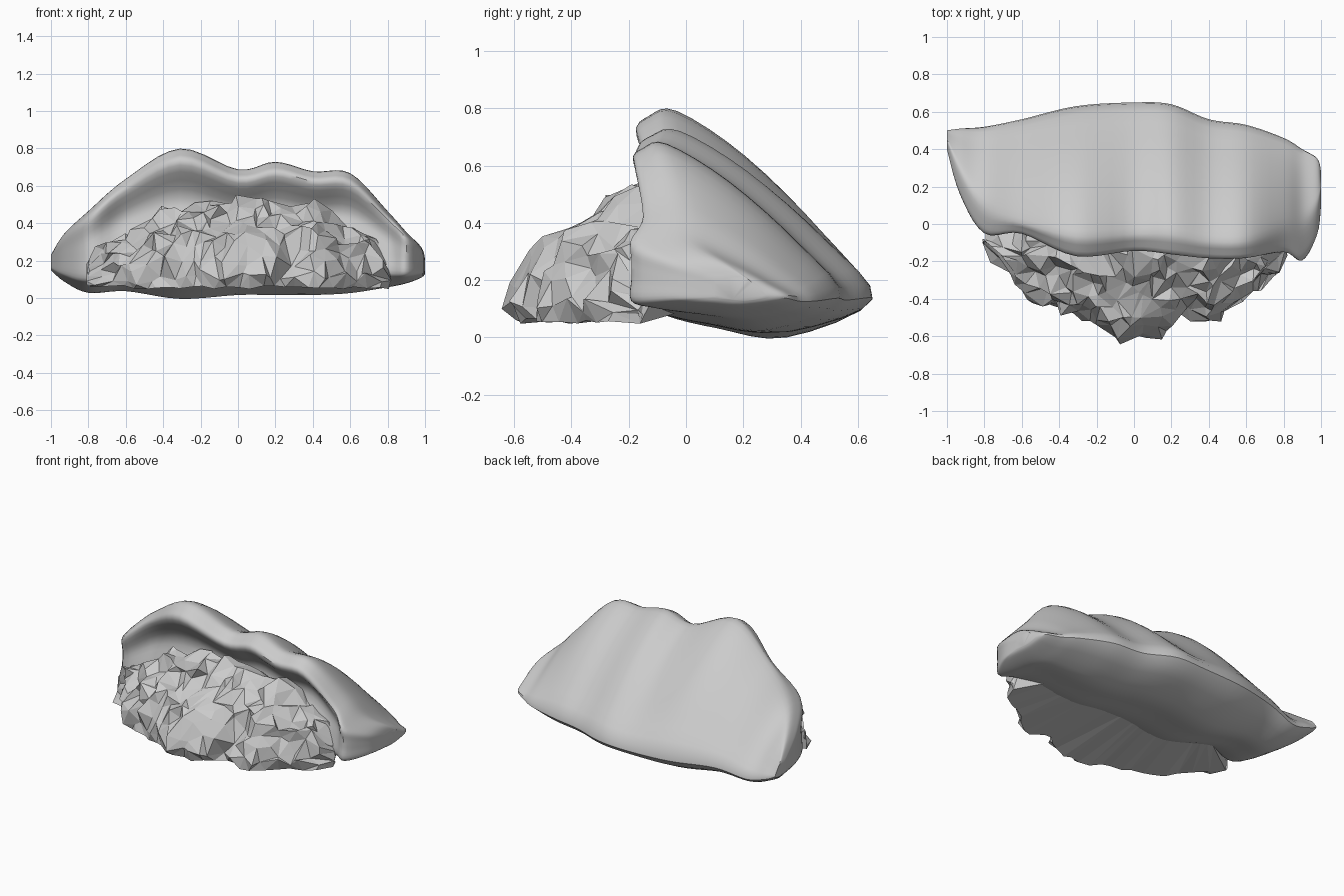
import bpy, bmesh, random
from mathutils import Vector

if "Cube" in bpy.data.objects:
    bpy.data.objects.remove(bpy.data.objects["Cube"])

random.seed(7)


def spline(pts, steps, closed=False):
    """Catmull-Rom curve through tuples of any length."""
    n, out = len(pts), []
    at = (lambda i: pts[i % n]) if closed else (lambda i: pts[max(0, min(n - 1, i))])
    for i in range(n if closed else n - 1):
        for s in range(steps):
            t = s / steps
            out.append([0.5 * (2 * b + (c - a) * t + (2 * a - 5 * b + 4 * c - d) * t * t
                               + (3 * b - a - 3 * c + d) * t ** 3)
                        for a, b, c, d in zip(at(i - 1), at(i), at(i + 1), at(i + 2))])
    if not closed:
        out.append(list(pts[-1]))
    return out


def lookup(table, x):
    """Piecewise linear interpolation."""
    for (x0, v0), (x1, v1) in zip(table, table[1:]):
        if x <= x1:
            return v0 + (v1 - v0) * max(0, (x - x0) / (x1 - x0))
    return table[-1][1]


def loft(name, rings, triangulate=False):
    """Skin closed rings and cap both ends."""
    bm = bmesh.new()
    rows = [[bm.verts.new(p) for p in r] for r in rings]
    n = len(rows[0])
    for a, b in zip(rows, rows[1:]):
        for i in range(n):
            j = (i + 1) % n
            bm.faces.new((a[i], a[j], b[j], b[i]))
    bm.faces.new(rows[0])
    bm.faces.new(rows[-1][::-1])
    if triangulate:
        bmesh.ops.triangulate(bm, faces=bm.faces[:])
    bmesh.ops.recalc_face_normals(bm, faces=bm.faces[:])
    me = bpy.data.meshes.new(name)
    bm.to_mesh(me)
    bm.free()
    ob = bpy.data.objects.new(name, me)
    bpy.context.collection.objects.link(ob)
    return ob


# Smooth shell: x, front y, back y, bottom z, top z, ridge y, hollow depth
stations = [
    (-1.00, .40, .50, .15, .23, .45, 0),
    (-.93, .16, .51, .09, .34, .28, 0),
    (-.80, -.05, .52, .03, .46, .10, .02),
    (-.60, -.05, .56, .04, .63, .03, .07),
    (-.31, -.17, .63, .00, .79, -.03, .12),
    (.00, -.14, .65, .02, .68, -.02, .12),
    (.20, -.16, .64, .02, .72, -.02, .12),
    (.40, -.18, .56, .02, .67, -.06, .12),
    (.60, -.18, .53, .03, .66, -.06, .10),
    (.80, -.15, .46, .06, .46, .00, .03),
    (.90, -.19, .40, .08, .35, .00, 0),
    (.98, -.05, .35, .11, .27, .10, 0),
    (1.00, .10, .28, .13, .21, .20, 0),
]


def shell_ring(s):
    x, yf, yb, zb, zt, yt, c = s
    h, d = zt - zb, yb - yf
    ze = zb + .17 * h                       # height of the back edge

    def slope(t, bulge):
        return (x, yt + (yb - yt) * t + bulge * h, zt + (ze - zt) * t + bulge * h)
    pts = [
        (x, yf + .2 * c, zb + .18 * h), (x, yf + .6 * c, zb + .45 * h),
        (x, yf + c, zb + .68 * h), (x, yf, zb + .90 * h),
        (x, yf + .3 * (yt - yf), zt - .02 * h), (x, yt, zt),
        slope(.3, .05), slope(.7, .05), (x, yb, ze),
        (x, yb - .35 * d, zb), (x, yb - .65 * d, zb + .04 * h),
        (x, yf + .12 * d, zb + .10 * h),
    ]
    return spline(pts, 4, True)


shell = loft("outer_shell", [shell_ring(s) for s in spline(stations, 5)])
bpy.context.view_layer.objects.active = shell
shell.select_set(True)
bpy.ops.object.shade_smooth_by_angle(angle=0.7)

# Rough faceted core: plan outline and skyline, both by x
outline = [(-.80, -.10), (-.72, -.20), (-.60, -.37), (-.35, -.49), (-.05, -.62), (.12, -.60),
           (.28, -.47), (.40, -.56), (.48, -.48), (.60, -.36), (.72, -.33), (.81, -.16)]
skyline = [(-.80, .19), (-.74, .27), (-.56, .34), (-.45, .48), (-.1, .50), (.0, .52),
           (.44, .50), (.54, .40), (.70, .36), (.81, .19)]
# Section from front foot to rear: depth fraction, height fraction
section = [(.06, 0), (0, .14), (.04, .32), (.18, .50), (.26, .67), (.42, .72),
           (.56, .80), (.66, .94), (.85, 1), (1, .98)]

rings = []
cols = 27
for i in range(cols):
    x = -.80 + 1.61 * i / (cols - 1)
    yf, zt = lookup(outline, x), lookup(skyline, x)
    yr, zb = -.08, .06
    ring = []
    for k, (a, b) in enumerate(section):
        p = Vector((x, yf + (yr - yf) * a, zb + (zt - zb) * b))
        j = .012 if k == 0 or i in (0, cols - 1) else .034
        p += Vector((random.uniform(-j, j), random.uniform(-j, j), random.uniform(-j, j)))
        ring.append(p)
    ring += [(x, .08, zt * .7), (x * .75, .02, .10)]   # hidden rear inside the shell
    rings.append(ring)
core = loft("rough_core", rings, True)
